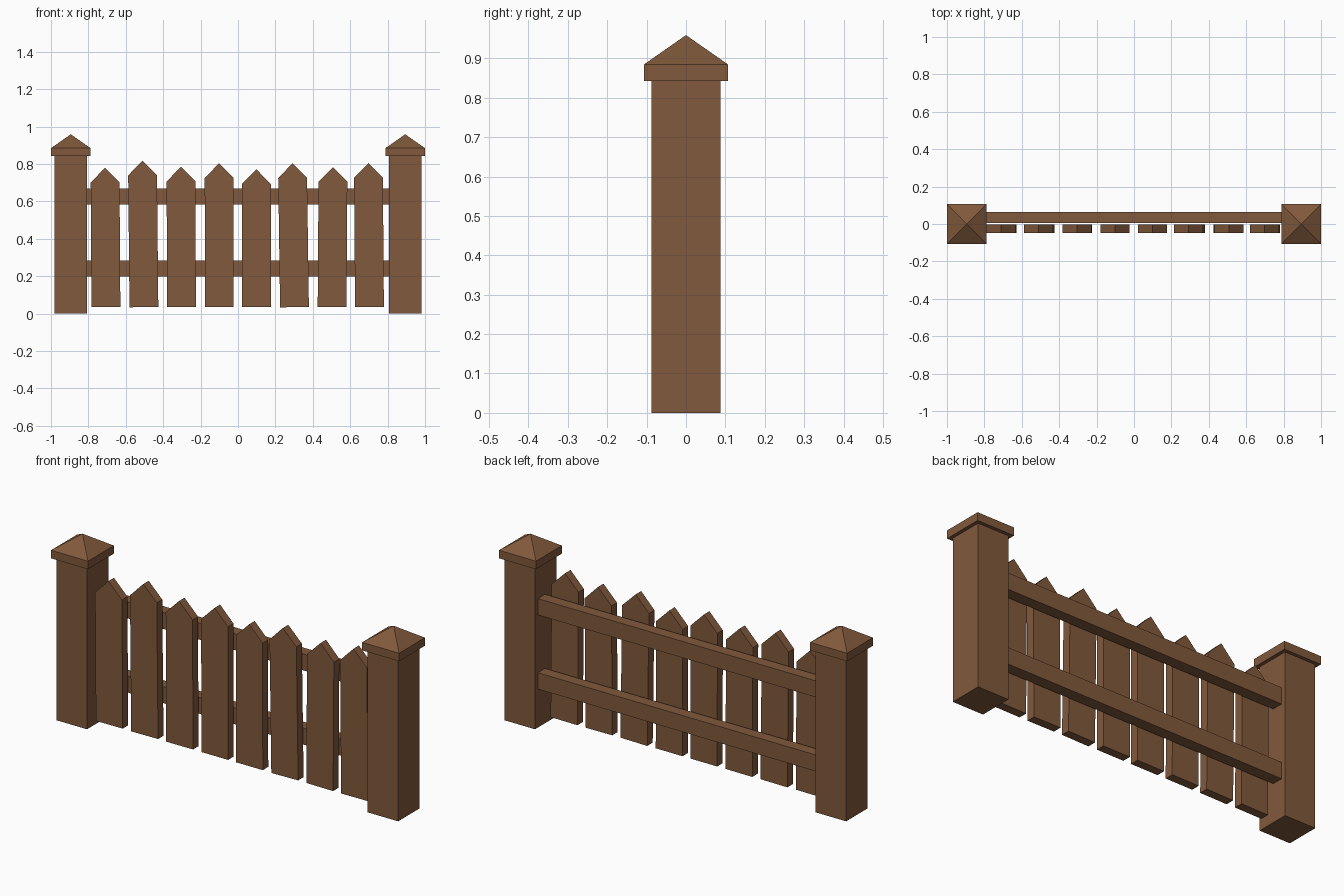
import bpy
import bmesh
from math import atan2

cube = bpy.data.objects.get("Cube")
if cube:
    bpy.data.objects.remove(cube, do_unlink=True)

wood = bpy.data.materials.new("brown_wood")
wood.use_nodes = True
wood.diffuse_color = (0.22, 0.10, 0.045, 1)
wood.node_tree.nodes["Principled BSDF"].inputs["Base Color"].default_value = wood.diffuse_color


def finish(bm, name, location=(0, 0, 0)):
    bmesh.ops.recalc_face_normals(bm, faces=bm.faces)
    mesh = bpy.data.meshes.new(name)
    bm.to_mesh(mesh)
    bm.free()
    mesh.materials.append(wood)
    obj = bpy.data.objects.new(name, mesh)
    obj.location = location
    bpy.context.collection.objects.link(obj)
    return obj


def prism(name, outline, depth, location):
    """Extrude an x-z outline backwards along y."""
    bm = bmesh.new()
    face = bm.faces.new([bm.verts.new((x, 0, z)) for x, z in outline])
    side = bmesh.ops.extrude_face_region(bm, geom=[face])["geom"]
    verts = [v for v in side if isinstance(v, bmesh.types.BMVert)]
    bmesh.ops.translate(bm, verts=verts, vec=(0, depth, 0))
    return finish(bm, name, location)


def box(name, x, half_x, y0, y1, z0, z1):
    outline = [(-half_x, z0), (half_x, z0), (half_x, z1), (-half_x, z1)]
    return prism(name, outline, y1 - y0, (x, y0, 0))


def post_cap(name, x, half, z0, z1, peak):
    """Square slab with a pyramid top."""
    bm = bmesh.new()
    corners = [(-half, -half), (half, -half), (half, half), (-half, half)]
    low = [bm.verts.new((a, b, z0)) for a, b in corners]
    high = [bm.verts.new((a, b, z1)) for a, b in corners]
    apex = bm.verts.new((0, 0, peak))
    bm.faces.new(low)
    for i in range(4):
        j = (i + 1) % 4
        bm.faces.new((low[i], low[j], high[j], high[i]))
        bm.faces.new((high[i], high[j], apex))
    finish(bm, name, (x, 0, 0))


# Posts with caps
for side, x in (("left", 0.894), ("right", -0.894)):
    box(side + "_post", x, 0.088, -0.088, 0.088, 0, 0.843)
    post_cap(side + "_post_cap", x, 0.106, 0.843, 0.885, 0.959)

# Rails behind the pickets
for name, z in (("lower_rail", 0.2), ("upper_rail", 0.585)):
    box(name, 0, 0.82, 0.006, 0.065, z, z + 0.085)

# Pointed pickets: base x, peak x, peak height
pickets = [
    (-0.706, -0.711, 0.780), (-0.503, -0.511, 0.818),
    (-0.302, -0.305, 0.785), (-0.100, -0.101, 0.804),
    (0.099, 0.098, 0.772), (0.302, 0.291, 0.804),
    (0.503, 0.508, 0.784), (0.703, 0.697, 0.805),
]
BASE, HALF = 0.035, 0.077
for i, (x, peak_x, peak) in enumerate(pickets, 1):
    h = peak - BASE
    outline = [(-HALF, 0), (HALF, 0), (HALF, h - 0.078), (0, h), (-HALF, h - 0.078)]
    picket = prism(f"picket_{i}", outline, 0.045, (x, -0.048, BASE))
    picket.rotation_euler.y = atan2(peak_x - x, h)
